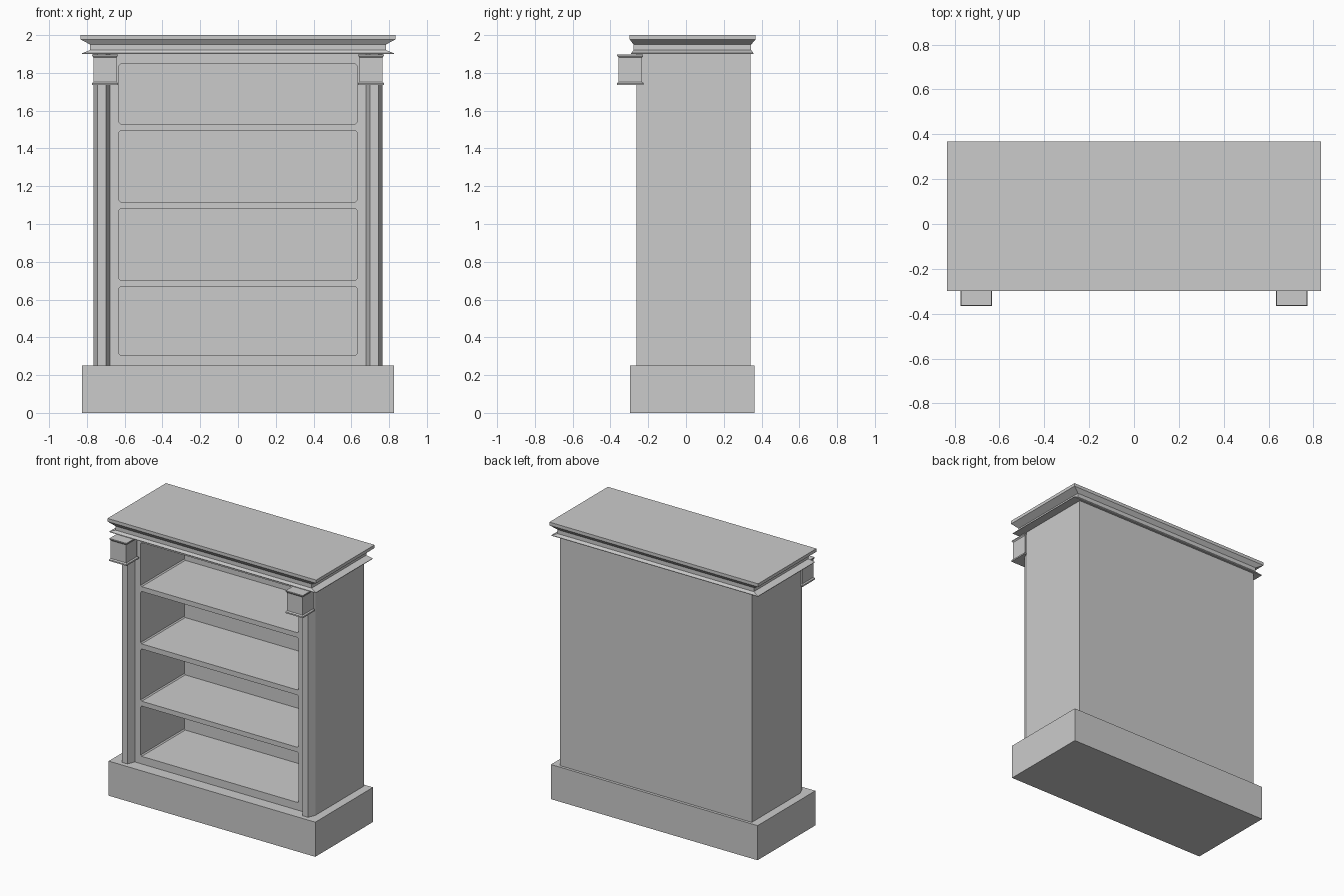
import bpy, bmesh

if "Cube" in bpy.data.objects:
    bpy.data.objects.remove(bpy.data.objects["Cube"])


def finish(name, bm):
    bmesh.ops.recalc_face_normals(bm, faces=bm.faces)
    me = bpy.data.meshes.new(name)
    bm.to_mesh(me)
    bm.free()
    ob = bpy.data.objects.new(name, me)
    bpy.context.collection.objects.link(ob)
    return ob


def loft(name, rings):
    """Skin a stack of equal-sized point rings and cap both ends."""
    bm = bmesh.new()
    vs = [[bm.verts.new(p) for p in r] for r in rings]
    n = len(vs[0])
    for a, b in zip(vs, vs[1:]):
        for i in range(n):
            j = (i + 1) % n
            bm.faces.new((a[i], a[j], b[j], b[i]))
    bm.faces.new(vs[0][::-1])
    bm.faces.new(vs[-1])
    return finish(name, bm)


def rect(x0, x1, y0, y1, z):
    return [(x0, y0, z), (x1, y0, z), (x1, y1, z), (x0, y1, z)]


def box(name, x0, x1, y0, y1, z0, z1):
    return loft(name, [rect(x0, x1, y0, y1, z) for z in (z0, z1)])


# Plinth
box("plinth", -0.825, 0.825, -0.297, 0.362, 0, 0.25)

# Carcass with four shelf openings cut into the front
carcass = box("carcass", -0.765, 0.765, -0.21, 0.342, 0.25, 1.905)
for i, (z0, z1) in enumerate([(0.305, 0.668), (0.703, 1.08),
                              (1.117, 1.495), (1.53, 1.847)]):
    c = 0.008  # eased opening corners
    pts = [(-0.63 + c, z0), (0.63 - c, z0), (0.63, z0 + c), (0.63, z1 - c),
           (0.63 - c, z1), (-0.63 + c, z1), (-0.63, z1 - c), (-0.63, z0 + c)]
    cutter = loft(f"opening_cutter_{i}", [[(x, y, z) for x, z in pts] for y in (-0.4, 0.287)])
    cutter.hide_render = True
    cutter.hide_viewport = True
    cutter.display_type = 'WIRE'
    mod = carcass.modifiers.new(f"opening_{i}", 'BOOLEAN')
    mod.operation = 'DIFFERENCE'
    mod.solver = 'EXACT'
    mod.object = cutter

# Chamfered corner columns and their square capitals
for side, s in (("left", -1), ("right", 1)):
    cx = 0.721 * s
    prof = [(-0.022, -0.263), (0.022, -0.263), (0.044, -0.21),
            (0.044, -0.18), (-0.044, -0.18), (-0.044, -0.21)]
    loft(f"{side}_column", [[(cx + x, y, z) for x, y in prof] for z in (0.25, 1.9)])
    kx, ky = 0.704 * s, -0.296
    cap = [(0.070, 1.735), (0.070, 1.745), (0.062, 1.752),
           (0.062, 1.882), (0.068, 1.89), (0.068, 1.897)]
    loft(f"{side}_capital",
         [rect(kx - h, kx + h, ky - h, ky + h, z) for h, z in cap])

# Cornice: lower lip, recessed neck, sloped cove and top slab
cornice = [(0.825, -0.29, 0.358, 1.900), (0.825, -0.29, 0.358, 1.904),
           (0.783, -0.278, 0.345, 1.921), (0.783, -0.278, 0.345, 1.950),
           (0.833, -0.298, 0.368, 1.977), (0.833, -0.298, 0.368, 2.0)]
loft("cornice", [rect(-h, h, y0, y1, z) for h, y0, y1, z in cornice])
